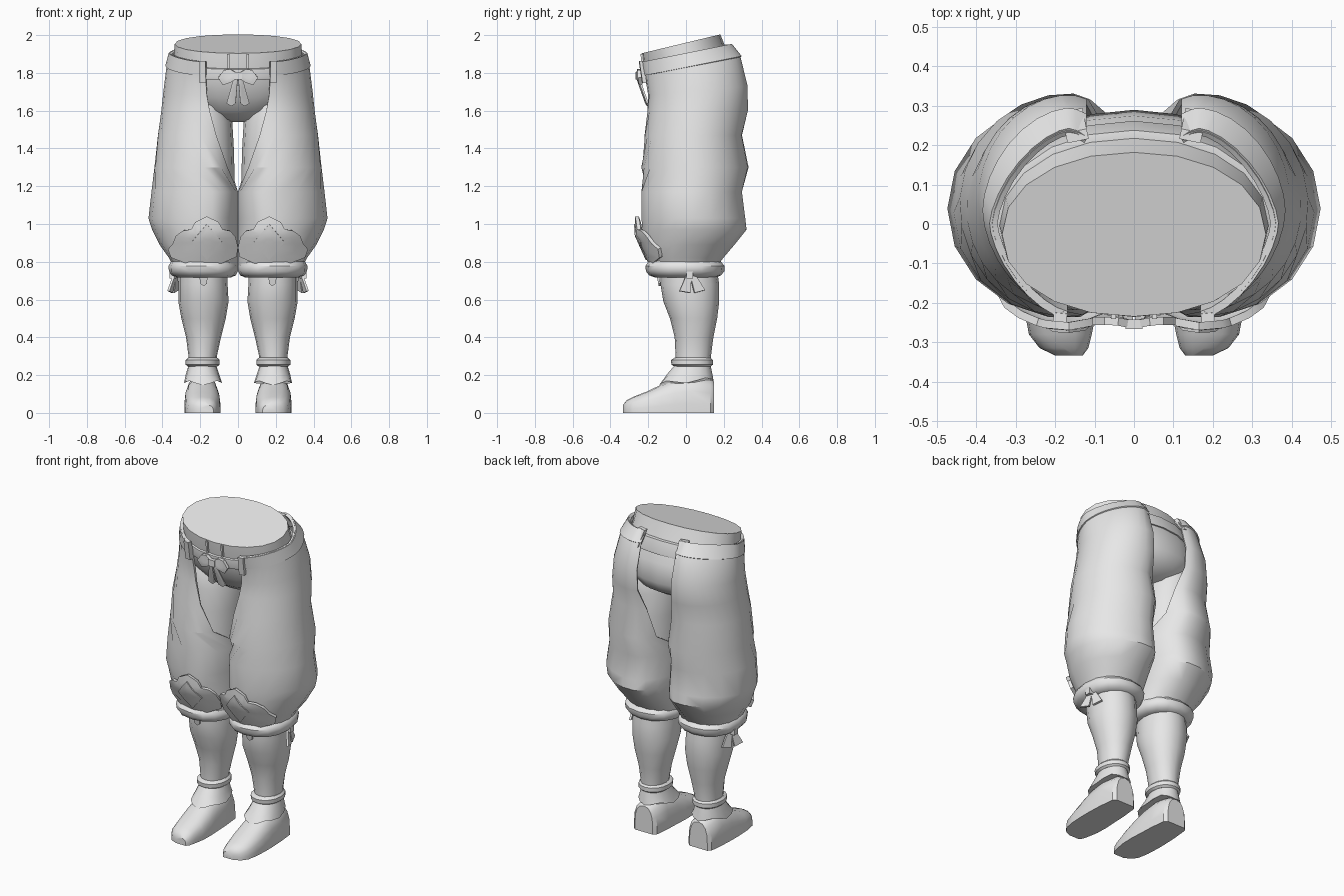
import bpy, bmesh, math
from mathutils import Vector

if "Cube" in bpy.data.objects:
    bpy.data.objects.remove(bpy.data.objects["Cube"])

cloth = bpy.data.materials.new("plain grey")
cloth.diffuse_color = (0.8, 0.8, 0.8, 1)
cloth.use_nodes = True
cloth.node_tree.nodes["Principled BSDF"].inputs["Base Color"].default_value = cloth.diffuse_color


def finish(name, bm, mirror=True, thick=0, offset=-1, angle=38):
    """Turn a bmesh into a mirrored, smooth-shaded object."""
    bmesh.ops.remove_doubles(bm, verts=bm.verts, dist=0.0005)
    if not thick:
        bmesh.ops.recalc_face_normals(bm, faces=bm.faces)
    me = bpy.data.meshes.new(name)
    bm.to_mesh(me)
    bm.free()
    ob = bpy.data.objects.new(name, me)
    bpy.context.collection.objects.link(ob)
    if thick:
        m = ob.modifiers.new("thickness", 'SOLIDIFY')
        m.thickness, m.offset = thick, offset
    if mirror:
        m = ob.modifiers.new("mirror", 'MIRROR')
        m.use_mirror_merge = False
    ev = ob.evaluated_get(bpy.context.evaluated_depsgraph_get())
    ob.data = bpy.data.meshes.new_from_object(ev)
    ob.modifiers.clear()
    ob.data.materials.clear()
    ob.data.materials.append(cloth)
    ob.data.shade_smooth()
    ob.data.set_sharp_from_angle(angle=math.radians(angle))
    return ob


def spow(v, e):
    return math.copysign(abs(v) ** e, v)


def skin(bm, rows, closed):
    """Quads between successive rows of points."""
    vs = [[bm.verts.new(p) for p in r] for r in rows]
    n = len(vs[0])
    for a, b in zip(vs, vs[1:]):
        for j in range(n if closed else n - 1):
            k = (j + 1) % n
            bm.faces.new((a[j], a[k], b[k], b[j]))
    return vs


def loft(name, rings, n=16, p=2.2, mirror=True, wave=0):
    """Capped tube; ring = (z, x0, x1, y0, y1, tilt)."""
    rows = []
    for i, (z, x0, x1, y0, y1, tilt) in enumerate(rings):
        row = []
        for j in range(n):
            a = 2 * math.pi * j / n
            x = (x0 + x1) / 2 + (x1 - x0) / 2 * spow(math.cos(a), 2 / p)
            y = (y0 + y1) / 2 + (y1 - y0) / 2 * spow(math.sin(a), 2 / p)
            dz = wave * math.cos(4 * a) if i == 0 else 0
            row.append((x, y, z + tilt * y + dz))
        rows.append(row)
    bm = bmesh.new()
    vs = skin(bm, rows, True)
    bm.faces.new(vs[0][::-1])
    bm.faces.new(vs[-1])
    return finish(name, bm, mirror)


def plate(name, pts, surf, thick=0.012, mirror=True):
    """Thin plate from a 2D outline, laid on the surface surf(u, v)."""
    cu = sum(p[0] for p in pts) / len(pts)
    cv = sum(p[1] for p in pts) / len(pts)
    rows = [[surf(cu + (u - cu) * k, cv + (v - cv) * k) for u, v in pts]
            for k in (1, 0.66, 0.33)]
    bm = bmesh.new()
    vs = skin(bm, rows, True)
    bm.faces.new(vs[-1])
    return finish(name, bm, mirror, thick, 0)


def box(name, c, s, rot=0, lean=0):
    bm = bmesh.new()
    bmesh.ops.create_cube(bm, size=1)
    ca, sa = math.cos(rot), math.sin(rot)
    for v in bm.verts:
        x, y, z = (v.co[i] * s[i] for i in range(3))
        y += lean * z
        v.co = Vector((c[0] + x * ca - y * sa, c[1] + x * sa + y * ca, c[2] + z))
    return finish(name, bm)


# inner body: hips, waistband, thighs
loft("hips", [(1.54, -.06, .06, 0, .1, 0), (1.555, -.14, .14, -.07, .18, 0),
              (1.6, -.25, .25, -.135, .255, 0), (1.67, -.33, .33, -.18, .29, 0),
              (1.76, -.35, .35, -.21, .275, .1), (1.85, -.343, .343, -.225, .225, .2),
              (1.96, -.335, .335, -.235, .182, .24)], n=20, p=2.1, mirror=False)
loft("waistband", [(1.795, -.352, .352, -.232, .262, .15), (1.805, -.354, .354, -.236, .262, .15),
                   (1.865, -.348, .348, -.236, .238, .2), (1.87, -.335, .335, -.22, .22, .2)],
     n=20, p=2.1, mirror=False)
loft("thigh", [(1.1, .02, .39, -.17, .24, 0), (1.25, .018, .38, -.16, .24, 0),
               (1.4, .022, .37, -.155, .24, 0), (1.54, .03, .36, -.15, .24, 0),
               (1.62, .06, .34, -.14, .235, 0), (1.69, .09, .3, -.11, .2, 0)])

# baggy over-trousers: z, outer x, front y, back y, front edge x, back edge x, roundness
LEG = [(.78, .345, -.18, .17, 0, 0, 2.2), (.82, .365, -.2, .2, 0, 0, 2.2),
       (.89, .415, -.222, .26, 0, 0, 2.1), (.97, .455, -.235, .325, 0, 0, 2),
       (1.03, .474, -.24, .318, 0, 0, 2), (1.17, .458, -.24, .3, 0, 0, 2),
       (1.3, .443, -.237, .332, .055, .04, 2), (1.47, .425, -.22, .297, .115, .085, 2),
       (1.6, .407, -.205, .328, .15, .115, 2), (1.7, .395, -.2, .328, .165, .12, 1.95),
       (1.83, .378, -.218, .288, .172, .12, 1.75), (1.905, .36, -.236, .236, .172, .12, 1.55)]


def leg_row(r, grow=0, n=18):
    z, x1, y0, y1, ef, eb, p = r
    cx = .165 if z > .9 else .178
    cy, ry = (y0 + y1) / 2, (y1 - y0) / 2 + grow

    def rx(c):
        return x1 - cx + grow if c > 0 else cx

    def edge(e):
        u = (e - cx) / rx(e - cx)
        return math.pi if e == 0 else math.acos(spow(u, p / 2))
    a0, a1 = -edge(ef), edge(eb)
    tilt = .2 * max(0, min(1, (z - 1.6) / .23))
    row = []
    for j in range(n + 1):
        a = a0 + (a1 - a0) * j / n
        x = cx + rx(math.cos(a)) * spow(math.cos(a), 2 / p)
        y = cy + ry * spow(math.sin(a), 2 / p)
        row.append((x, y, z + tilt * y))
    return row


bm = bmesh.new()
skin(bm, [leg_row(r) for r in LEG], False)
finish("trouser_leg", bm, thick=.014)

# belt band around the top of each trouser leg
bm = bmesh.new()
skin(bm, [leg_row(r, .007) for r in LEG[-2:]], False)
finish("belt_band", bm, thick=.016)
box("front_tab", (.187, -.229, 1.805), (.034, .022, .115), .1, -.15)
box("back_tab", (.15, .25, 1.905), (.055, .026, .09), -.2, -.6)
box("belt_loop", (.052, -.231, 1.862), (.012, .012, .075), 0, -.1)

# gathered cuff below the knee
loft("cuff", [(.716, .04, .32, -.16, .155, 0), (.728, .012, .35, -.195, .185, 0),
              (.75, .0, .366, -.212, .203, 0), (.778, .0, .368, -.215, .205, 0),
              (.8, .012, .355, -.2, .185, 0), (.812, .04, .33, -.165, .165, 0)], p=2.25)


# scalloped knee patch with diamond
def knee(lift):
    return lambda x, z: Vector((x, -.26 - lift + 2.3 * (x - .175) ** 2
                                + .45 * max(0, .95 - z), z))


plate("knee_patch", [(.012, .83), (.005, .88), (.018, .935), (.045, .965), (.085, .972),
                     (.105, 1.01), (.165, 1.04), (.225, 1.01), (.245, .972), (.29, .965),
                     (.325, .94), (.34, .9), (.365, .87), (.35, .825), (.27, .795),
                     (.18, .785), (.09, .795)], knee(0), .02)
plate("knee_diamond", [(.165, 1.0), (.205, .9525), (.245, .905), (.205, .8575), (.165, .81),
                       (.125, .8575), (.085, .905), (.125, .9525)], knee(.012), .009)


# tied ribbon on the outside of each cuff, and a short strap end in front
def side(u, v):
    return Vector((.325 + (.75 - v) * .2 + (.03 - u) * .35, u, v))


plate("cuff_ribbon_front", [(.01, .75), (.03, .75), (.022, .635), (-.035, .645)], side)
plate("cuff_ribbon_back", [(.015, .75), (.035, .75), (.1, .65), (.045, .635)], side)
box("cuff_knot", (.345, .02, .73), (.035, .035, .035))
plate("cuff_strap_end", [(.16, .73), (.205, .73), (.2, .685), (.18, .672), (.165, .685)],
      lambda u, v: Vector((u, -.15 + (.73 - v) * .2, v)))

# stockinged lower leg
loft("lower_leg", [(.2, .115, .262, -.05, .13, 0), (.3, .112, .262, -.055, .132, 0),
                   (.4, .09, .275, -.06, .145, 0), (.5, .065, .3, -.085, .165, 0),
                   (.59, .05, .316, -.12, .176, 0), (.68, .055, .316, -.135, .176, 0),
                   (.78, .06, .315, -.135, .16, 0)], p=2.1)

# ankle ring and flared ankle flap
loft("ankle_ring", [(.245, .11, .265, -.06, .13, 0), (.255, .097, .277, -.077, .142, 0),
                    (.28, .097, .277, -.08, .142, 0), (.292, .11, .265, -.06, .13, 0)], p=2.1)
loft("ankle_flap", [(.168, .084, .286, -.142, .146, .08), (.205, .1, .276, -.1, .14, 0),
                    (.252, .115, .262, -.06, .13, 0)], p=2.1, wave=-.01)

# shoe: y, centre x, half width, height
SHOE = [(.148, .19, .062, .165), (.13, .19, .08, .18), (.03, .19, .09, .2),
        (-.06, .19, .094, .182), (-.13, .188, .096, .15), (-.21, .187, .093, .112),
        (-.28, .187, .08, .085), (-.315, .178, .062, .066), (-.334, .165, .035, .042)]
rows = []
for y, cx, w, h in SHOE:
    rows.append([(cx + w * spow(math.cos(a), .8), y, h * (.25 + .75 * math.sin(a) ** .85))
                 for a in [math.pi * min(j / 8, 1) * .99999 for j in range(9)]]
                + [(cx - w, y, 0), (cx + w, y, 0)])
bm = bmesh.new()
vs = skin(bm, rows, True)
bm.faces.new(vs[0])
bm.faces.new(vs[-1][::-1])
finish("shoe", bm)


# bow at the front of the waist
def front(u, v):
    return Vector((u, -.246 - .2 * max(0, .05 - abs(u)) + .35 * max(0, 1.76 - v), v))


plate("bow_loop", [(.0, 1.795), (.04, 1.82), (.075, 1.815), (.105, 1.775), (.08, 1.738),
                   (.04, 1.75), (.0, 1.775)], front, .02)
plate("bow_tail", [(.0, 1.785), (.02, 1.78), (.06, 1.64), (.035, 1.625), (.012, 1.64)], front, .01)
box("bow_knot", (.007, -.255, 1.785), (.03, .024, .04))
